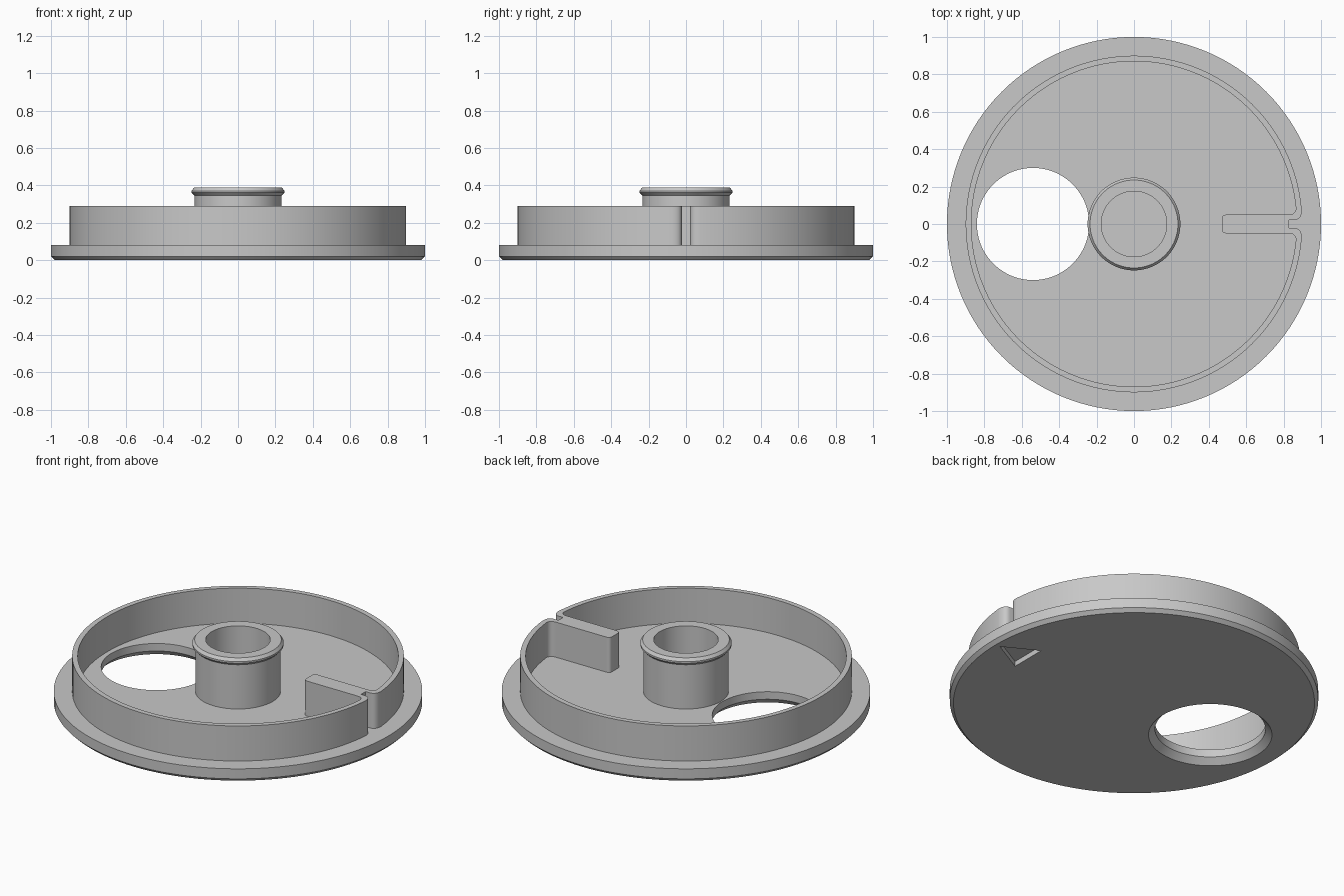
import bpy, bmesh
from math import pi, sin, cos, atan2
from mathutils import Vector

cube = bpy.data.objects.get("Cube")
if cube:
    bpy.data.objects.remove(cube, do_unlink=True)

SEGMENTS = 128
FLOOR, WALL_TOP = 0.08, 0.29

grey = bpy.data.materials.new("plain grey")
grey.use_nodes = True
colour = (0.58, 0.58, 0.58, 1)
grey.diffuse_color = colour
grey.node_tree.nodes["Principled BSDF"].inputs["Base Color"].default_value = colour


def finish(name, bm):
    bmesh.ops.recalc_face_normals(bm, faces=bm.faces)
    mesh = bpy.data.meshes.new(name)
    bm.to_mesh(mesh)
    bm.free()
    mesh.materials.append(grey)
    obj = bpy.data.objects.new(name, mesh)
    bpy.context.collection.objects.link(obj)
    return obj


def activate(obj):
    bpy.ops.object.select_all(action='DESELECT')
    obj.select_set(True)
    bpy.context.view_layer.objects.active = obj


def smooth(obj):
    activate(obj)
    bpy.ops.object.shade_smooth_by_angle(angle=pi / 7)


def lathe(name, profile, closed=False, centre=(0, 0, 0)):
    """Turn a (radius, height) profile round the z axis."""
    bm = bmesh.new()
    verts = [bm.verts.new((r, 0, z)) for r, z in profile]
    pairs = list(zip(verts, verts[1:]))
    if closed:
        pairs.append((verts[-1], verts[0]))
    edges = [bm.edges.new(p) for p in pairs]
    bmesh.ops.spin(bm, geom=verts + edges, axis=(0, 0, 1), cent=(0, 0, 0),
                   angle=2 * pi, steps=SEGMENTS, use_duplicate=False)
    bmesh.ops.remove_doubles(bm, verts=bm.verts, dist=1e-5)
    bmesh.ops.translate(bm, verts=bm.verts, vec=centre)
    return finish(name, bm)


def extrude_loops(name, loops, z0, z1):
    """Fill flat outlines (inner loops become holes) and raise them."""
    bm = bmesh.new()
    edges = []
    for loop in loops:
        vs = [bm.verts.new((x, y, z0)) for x, y in loop]
        edges += [bm.edges.new((a, b)) for a, b in zip(vs, vs[1:] + vs[:1])]
    bmesh.ops.triangle_fill(bm, edges=edges, use_beauty=True)
    top = bmesh.ops.extrude_face_region(bm, geom=bm.faces[:])["geom"]
    bmesh.ops.translate(bm, vec=(0, 0, z1 - z0),
                        verts=[g for g in top if isinstance(g, bmesh.types.BMVert)])
    return finish(name, bm)


def cut(obj, cutter):
    mod = obj.modifiers.new("cut", 'BOOLEAN')
    mod.operation, mod.solver, mod.object = 'DIFFERENCE', 'EXACT', cutter
    activate(obj)
    bpy.ops.object.modifier_apply(modifier=mod.name)
    bpy.data.objects.remove(cutter, do_unlink=True)


def rounded(start, corner, end, steps=8):
    a, b, c = Vector(start), Vector(corner), Vector(end)
    ts = [i / steps for i in range(steps + 1)]
    return [tuple(a * (1 - t) ** 2 + b * 2 * t * (1 - t) + c * t * t) for t in ts]


def half_ring(radius, start_y):
    """Arc over the +y side, from the slot round to the far side."""
    a0 = atan2(start_y, (radius ** 2 - start_y ** 2) ** 0.5)
    n = SEGMENTS // 2
    return [(radius * cos(a), radius * sin(a))
            for a in (a0 + (pi - a0) * i / n for i in range(n + 1))]


def mirrored(half):
    """Close a half outline by mirroring it in y; its last point lies on the axis."""
    return half + [(x, -y) for x, y in reversed(half[:-1])]


# Base disc with a chamfered lower rim
base = lathe("base_disc", [(0, 0), (0.98, 0), (1, 0.02), (1, FLOOR), (0, FLOOR)])

# Round opening, flared underneath
cut(base, lathe("opening_cutter",
                [(0, -0.02), (0.355, -0.02), (0.3, 0.035), (0.3, 0.2), (0, 0.2)],
                centre=(-0.54, 0, 0)))

# Triangular pointer recess on the underside
cut(base, extrude_loops("pointer_cutter",
                        [[(0.95, 0), (0.75, 0.11), (0.75, -0.11)]], -0.02, 0.03))
smooth(base)

# Ring wall: outside dips into a notch, inside runs round a solid key
outer = [(0.83, 0.022)]
outer += rounded((0.86, 0.022), (0.895, 0.024), (0.897, 0.07))
outer += half_ring(0.9, 0.075)
inner = rounded((0.47, 0.025), (0.47, 0.05), (0.495, 0.05))
inner += rounded((0.825, 0.05), (0.865, 0.05), (0.866, 0.085))
inner += half_ring(0.87, 0.09)
smooth(extrude_loops("ring_wall_with_key", [mirrored(outer), mirrored(inner)],
                     FLOOR - 0.005, WALL_TOP))

# Hollow centre post with a bevelled lip
smooth(lathe("centre_post",
             [(0.175, FLOOR - 0.005), (0.232, FLOOR - 0.005), (0.232, 0.345),
              (0.248, 0.361), (0.248, 0.371), (0.235, 0.388), (0.175, 0.388)],
             closed=True))
